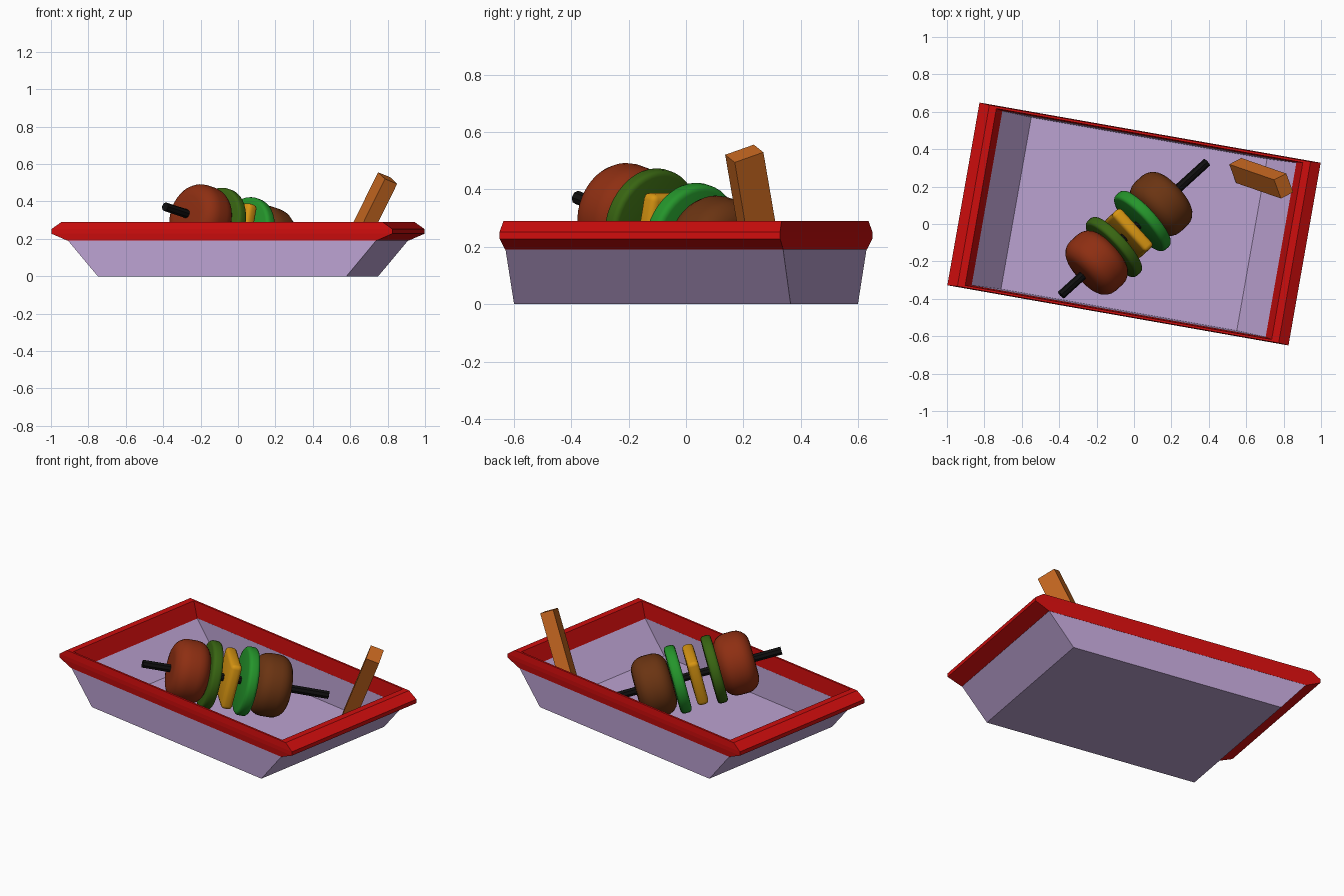
import bpy, bmesh, math
from mathutils import Vector, Matrix

if "Cube" in bpy.data.objects:
    bpy.data.objects.remove(bpy.data.objects["Cube"])


def material(name, rgb):
    m = bpy.data.materials.new(name)
    m.diffuse_color = (*rgb, 1)
    m.use_nodes = True
    m.node_tree.nodes["Principled BSDF"].inputs["Base Color"].default_value = m.diffuse_color
    return m


LILAC = material("lilac", (0.50, 0.36, 0.64))
RED = material("red", (0.62, 0.004, 0.004))
BLACK = material("black", (0.005, 0.005, 0.005))
RUST = material("rust_meat", (0.27, 0.028, 0.006))
BROWN = material("brown_meat", (0.145, 0.034, 0.006))
DARK_GREEN = material("dark_green", (0.04, 0.13, 0.006))
GREEN = material("bright_green", (0.018, 0.30, 0.024))
YELLOW = material("yellow", (0.68, 0.30, 0.006))
ORANGE = material("orange", (0.58, 0.14, 0.015))


def add_object(name, bm, mat, matrix=Matrix()):
    bmesh.ops.recalc_face_normals(bm, faces=bm.faces[:])
    me = bpy.data.meshes.new(name)
    bm.to_mesh(me)
    bm.free()
    me.materials.append(mat)
    ob = bpy.data.objects.new(name, me)
    ob.matrix_world = matrix
    bpy.context.collection.objects.link(ob)
    return ob


def rect_rings(name, rings, mat, closed):
    """Skin rectangles (half x, half y, z); closed joins last to first, else caps."""
    bm = bmesh.new()
    loops = [[bm.verts.new((sx * hx, sy * hy, z))
              for sx, sy in ((-1, -1), (1, -1), (1, 1), (-1, 1))]
             for hx, hy, z in rings]
    n = len(loops)
    for i in range(n if closed else n - 1):
        a, b = loops[i], loops[(i + 1) % n]
        for k in range(4):
            j = (k + 1) % 4
            bm.faces.new((a[k], a[j], b[j], b[k]))
    if not closed:
        bm.faces.new(loops[0])
        bm.faces.new(loops[-1])
    return add_object(name, bm, mat, Matrix.Rotation(math.radians(-10), 4, 'Z'))


# Tray: tapered lilac dish and faceted red rim, turned a little
rect_rings("tray_dish", [(0.675, 0.489, 0), (0.84, 0.491, 0.195),
                         (0.80, 0.473, 0.195), (0.64, 0.466, 0.015)], LILAC, False)
rect_rings("tray_rim", [(0.838, 0.492, 0.19), (0.926, 0.496, 0.228), (0.926, 0.496, 0.252),
                        (0.872, 0.492, 0.29), (0.832, 0.48, 0.29), (0.797, 0.473, 0.19)],
           RED, True)

# Skewer axis
START, END = Vector((-0.39, -0.38, 0.372)), Vector((0.39, 0.33, 0.115))
AXIS = END - START
TURN = AXIS.to_track_quat('Z', 'Y').to_matrix().to_4x4()


def on_skewer(name, t, radius, depth, bevel, mat, segs=40, square=False, steps=5):
    bm = bmesh.new()
    if square:
        bmesh.ops.create_cube(bm, size=1)
        bmesh.ops.scale(bm, vec=(2 * radius, 2 * radius, depth), verts=bm.verts)
    else:
        bmesh.ops.create_cone(bm, cap_ends=True, segments=segs, radius1=radius,
                              radius2=radius, depth=depth)
    if bevel:
        edges = [e for e in bm.edges
                 if square or abs(e.verts[0].co.z - e.verts[1].co.z) < 1e-5]
        bmesh.ops.bevel(bm, geom=edges, offset=bevel, segments=steps,
                        profile=0.5, affect='EDGES')
    ob = add_object(name, bm, mat, Matrix.Translation(START + AXIS * t) @ TURN)
    if bevel:
        bpy.context.view_layer.objects.active = ob
        ob.select_set(True)
        bpy.ops.object.shade_smooth_by_angle(angle=math.radians(35))
        ob.select_set(False)
    return ob


# Skewer rod and the pieces threaded on it
on_skewer("skewer_rod", 0.5, 0.024, AXIS.length, 0, BLACK, segs=8)
on_skewer("meat_upper", 0.244, 0.18, 0.21, 0.08, RUST)
on_skewer("pepper_dark", 0.362, 0.197, 0.06, 0.018, DARK_GREEN, steps=3)
on_skewer("cheese_square", 0.464, 0.137, 0.065, 0.022, YELLOW, square=True, steps=3)
on_skewer("pepper_bright", 0.558, 0.197, 0.065, 0.02, GREEN, steps=3)
on_skewer("meat_lower", 0.686, 0.18, 0.21, 0.08, BROWN)

# Orange stick leaning in the corner
top = Vector((0.80, 0.203, 0.525))
stick = Vector((0.24, -0.083, 0.485))
side = Vector((0.037, -0.1, -0.035))
z = stick.normalized()
x = (side - z * side.dot(z)).normalized()
y = z.cross(x)
rot = Matrix((x, y, z)).transposed().to_4x4()
bm = bmesh.new()
bmesh.ops.create_cube(bm, size=1)
bmesh.ops.scale(bm, vec=(0.112, 0.078, stick.length), verts=bm.verts)
add_object("stick", bm, ORANGE, Matrix.Translation(top - stick / 2) @ rot)
